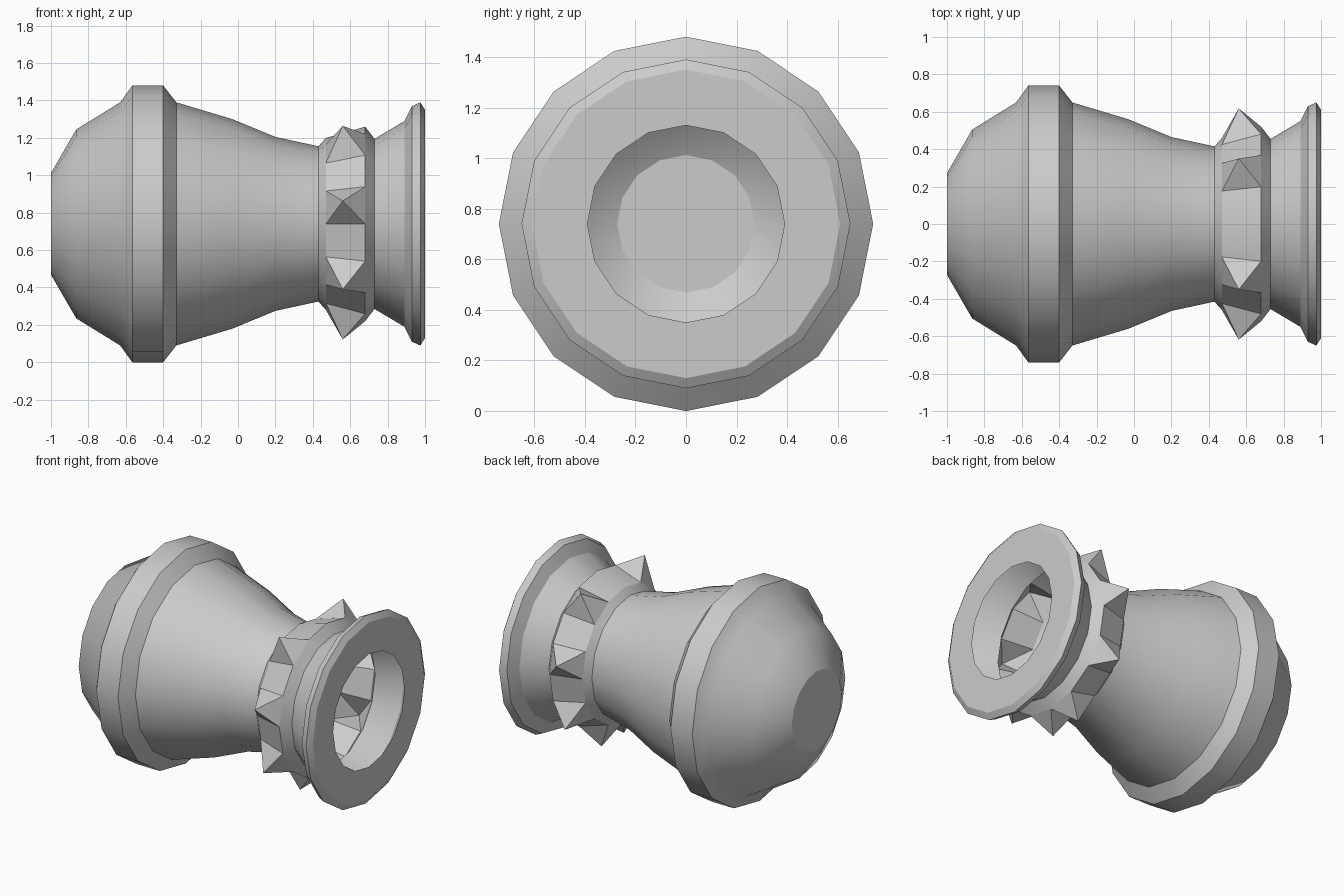
import bpy, bmesh
from math import sin, cos, pi, radians

if "Cube" in bpy.data.objects:
    bpy.data.objects.remove(bpy.data.objects["Cube"])

SIDES = 16
AXIS_Z = 0.74


def point(x, r, step):
    """Point on a ring around the lengthwise axis; step 0 faces the front."""
    a = 2 * pi * step / SIDES
    return (x, -r * cos(a), AXIS_Z + r * sin(a))


def lathe(name, profile, cap_start=False, spikes=(), tip=None):
    """Spin an (x, radius) profile; chosen segments become pyramids."""
    bm = bmesh.new()
    rings = [[bm.verts.new(point(x, r, i)) for i in range(SIDES)] for x, r in profile]
    for a, b in zip(rings, rings[1:]):
        for i in range(SIDES):
            j = (i + 1) % SIDES
            if i in spikes:
                base = [a[i], b[i], b[j], a[j]]
                top = bm.verts.new(point(*tip, i + 0.5))
                for k in range(4):
                    bm.faces.new((base[k], base[(k + 1) % 4], top))
            else:
                bm.faces.new((a[i], b[i], b[j], a[j]))
    if cap_start:
        bm.faces.new(rings[0])
    for f in bm.faces:
        f.smooth = True
    mesh = bpy.data.meshes.new(name)
    bm.to_mesh(mesh)
    bm.free()
    mesh.set_sharp_from_angle(angle=radians(29))
    obj = bpy.data.objects.new(name, mesh)
    bpy.context.collection.objects.link(obj)
    return obj


# Barrel: closed domed rear, raised hoop and tapering neck
lathe("barrel", [(-1, .272), (-.865, .505), (-.63, .65), (-.565, .74), (-.4, .74),
                 (-.33, .65), (-.03, .56), (.2, .465), (.43, .415), (.47, .46)],
      cap_start=True)

# Collar: band of flats and pyramid spikes, mirrored front to back
half = [0, 2, 12, 14]
lathe("spiked_collar", [(.47, .46), (.68, .52)],
      spikes=half + [(7 - i) % SIDES for i in half], tip=(.56, .63))

# Muzzle: flared rim with an open, flat front ring
lathe("muzzle", [(.68, .52), (.73, .455), (.89, .55), (.93, .63), (.975, .65),
                 (1, .61), (1, .39)])
